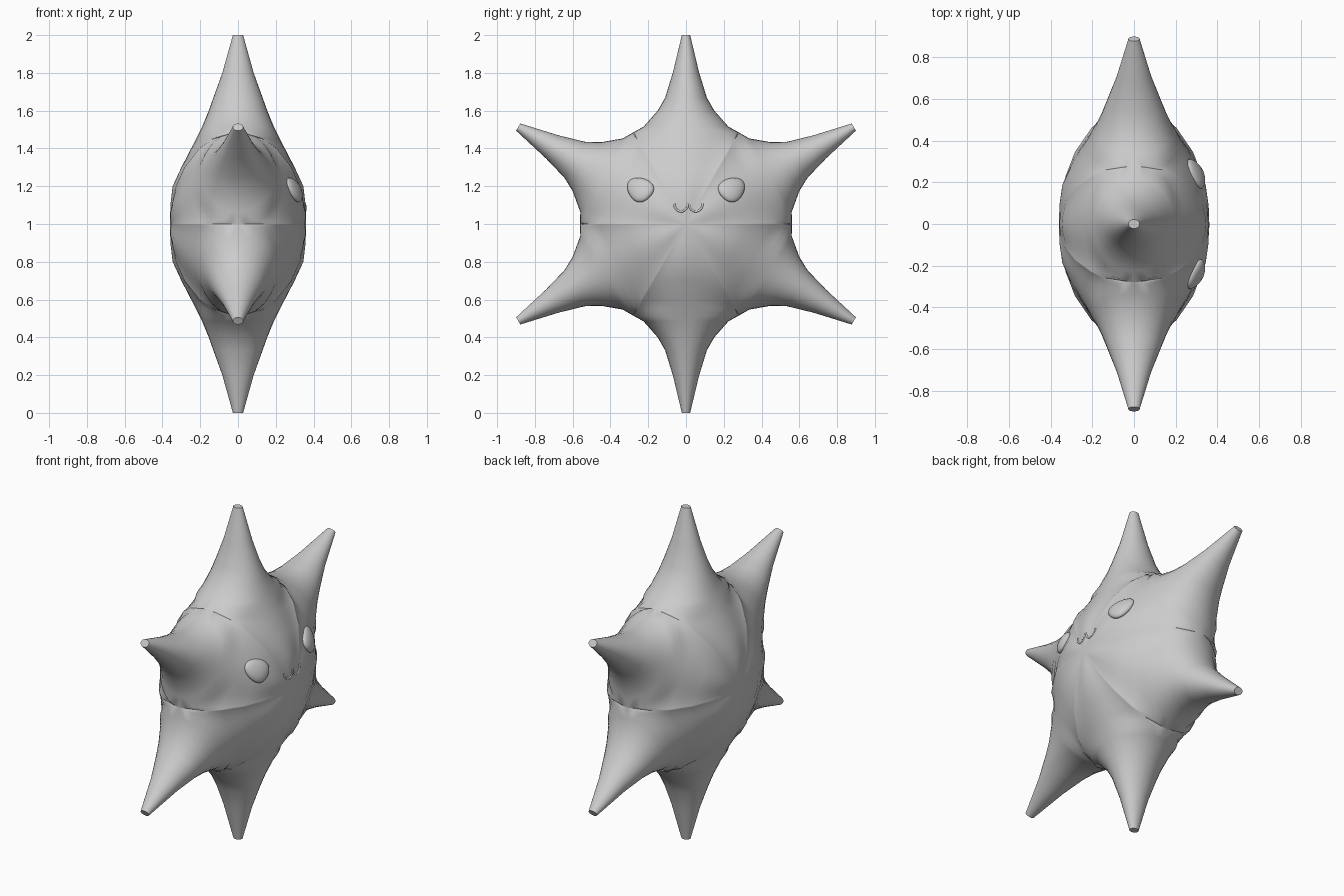
import bpy, bmesh
from math import sin, cos, pi, tan, sqrt, radians
from mathutils import Vector, Matrix
from mathutils.bvhtree import BVHTree

cube = bpy.data.objects.get("Cube")
if cube:
    bpy.data.objects.remove(cube, do_unlink=True)

grey = bpy.data.materials.new("plain_grey")
grey.use_nodes = True
grey.diffuse_color = (0.6, 0.6, 0.6, 1)
grey.node_tree.nodes["Principled BSDF"].inputs["Base Color"].default_value = (0.6, 0.6, 0.6, 1)

CENTRE = Vector((0, 0, 1))
VALLEY = 0.485           # distance along an arm where neighbouring arms part
HALF = 8                 # cross-section steps from ridge to rim


def finish(name, bm):
    bmesh.ops.recalc_face_normals(bm, faces=bm.faces)
    mesh = bpy.data.meshes.new(name)
    bm.to_mesh(mesh)
    bm.free()
    mesh.materials.append(grey)
    obj = bpy.data.objects.new(name, mesh)
    bpy.context.collection.objects.link(obj)
    bpy.ops.object.select_all(action='DESELECT')
    obj.select_set(True)
    bpy.context.view_layer.objects.active = obj
    bpy.ops.object.shade_smooth_by_angle(angle=radians(50))
    return obj


# Arm sections: distance from the centre, half width, half thickness
inner = [(0, 0.36), (0.1, 0.358), (0.2, 0.346), (0.3, 0.3), (0.4, 0.248), (0.45, 0.222)]
rows = [(u, u * tan(pi / 6), t) for u, t in inner]
rows += [(VALLEY, VALLEY * tan(pi / 6), 0.205), (0.515, 0.225, 0.19), (0.6, 0.15, 0.155),
         (0.67, 0.11, 0.13), (0.8, 0.07, 0.083), (1.0, 0.022, 0.027)]


def section(u, w, t):
    """Closed loop (x, across) of one arm section, thick at the ridge."""
    edge = 0.36 * sqrt(max(0, 1 - (u / VALLEY) ** 2))
    blend = min(1, edge / t)
    front = []
    for k in range(-HALF, HALF + 1):
        v = sin(pi / 2 * k / HALF)
        f = (1 - blend) * (1 - v * v) + blend * (1 + cos(pi * v)) / 2
        front.append((sqrt(max(0, edge ** 2 + (t * t - edge ** 2) * f)), v * w))
    return front


# Star body: six wedge-shaped arms welded together
bm = bmesh.new()
for arm in range(6):
    a = radians(90 + 60 * arm)
    along, across = Vector((0, cos(a), sin(a))), Vector((0, -sin(a), cos(a)))
    stretch = 1 if arm % 3 == 0 else 1.05
    for side in (1, -1):
        grid = []
        for u, w, t in rows:
            reach = u if u <= VALLEY else VALLEY + (u - VALLEY) * stretch
            grid.append([bm.verts.new(CENTRE + along * reach + across * v + Vector((side * x, 0, 0)))
                         for x, v in section(u, w, t)])
        for low, high in zip(grid, grid[1:]):
            for k in range(2 * HALF):
                bm.faces.new((low[k], low[k + 1], high[k + 1], high[k]))
        bm.faces.new(grid[-1])      # half of the blunt tip
bmesh.ops.remove_doubles(bm, verts=bm.verts, dist=0.0005)
bmesh.ops.dissolve_degenerate(bm, dist=0.0001, edges=bm.edges)
bmesh.ops.recalc_face_normals(bm, faces=bm.faces)
surface = BVHTree.FromBMesh(bm)
finish("star_body", bm)


def on_face(y, z):
    return surface.ray_cast(Vector((2, y, z)), Vector((-1, 0, 0)))[0]


# Eyes: flattened rounded drops, wider at the upper outer corner
for name, s in (("left_eye", 1), ("right_eye", -1)):
    bm = bmesh.new()
    bmesh.ops.create_uvsphere(bm, u_segments=24, v_segments=14, radius=1)
    for v in bm.verts:
        x, y, z = v.co
        v.co = (0.028 * x, s * (0.074 * y * (1 + 0.22 * z) + 0.012 * z), 0.068 * z + 0.010 * y * z)
    normal = Vector((0.86, s * 0.33, 0.36)).normalized()
    side = Vector((0, 0, 1)).cross(normal).normalized()
    turn = Matrix((normal, side, normal.cross(side))).transposed().to_4x4()
    bm.transform(Matrix.Translation(on_face(s * 0.24, 1.18)) @ turn)
    finish(name, bm)

# Mouth: two small hanging arcs hugging the face
curve = bpy.data.curves.new("mouth", 'CURVE')
curve.dimensions = '3D'
curve.bevel_depth = 0.006
curve.bevel_resolution = 2
curve.use_fill_caps = True
for mid in (-0.026, 0.052):
    spline = curve.splines.new('POLY')
    steps = 14
    spline.points.add(steps)
    for i, p in enumerate(spline.points):
        a = pi * i / steps
        hit = on_face(mid - 0.036 * cos(a), 1.108 - 0.042 * sin(a))
        p.co = (hit.x - 0.002, hit.y, hit.z, 1)
curve.materials.append(grey)
bpy.context.collection.objects.link(bpy.data.objects.new("mouth", curve))
